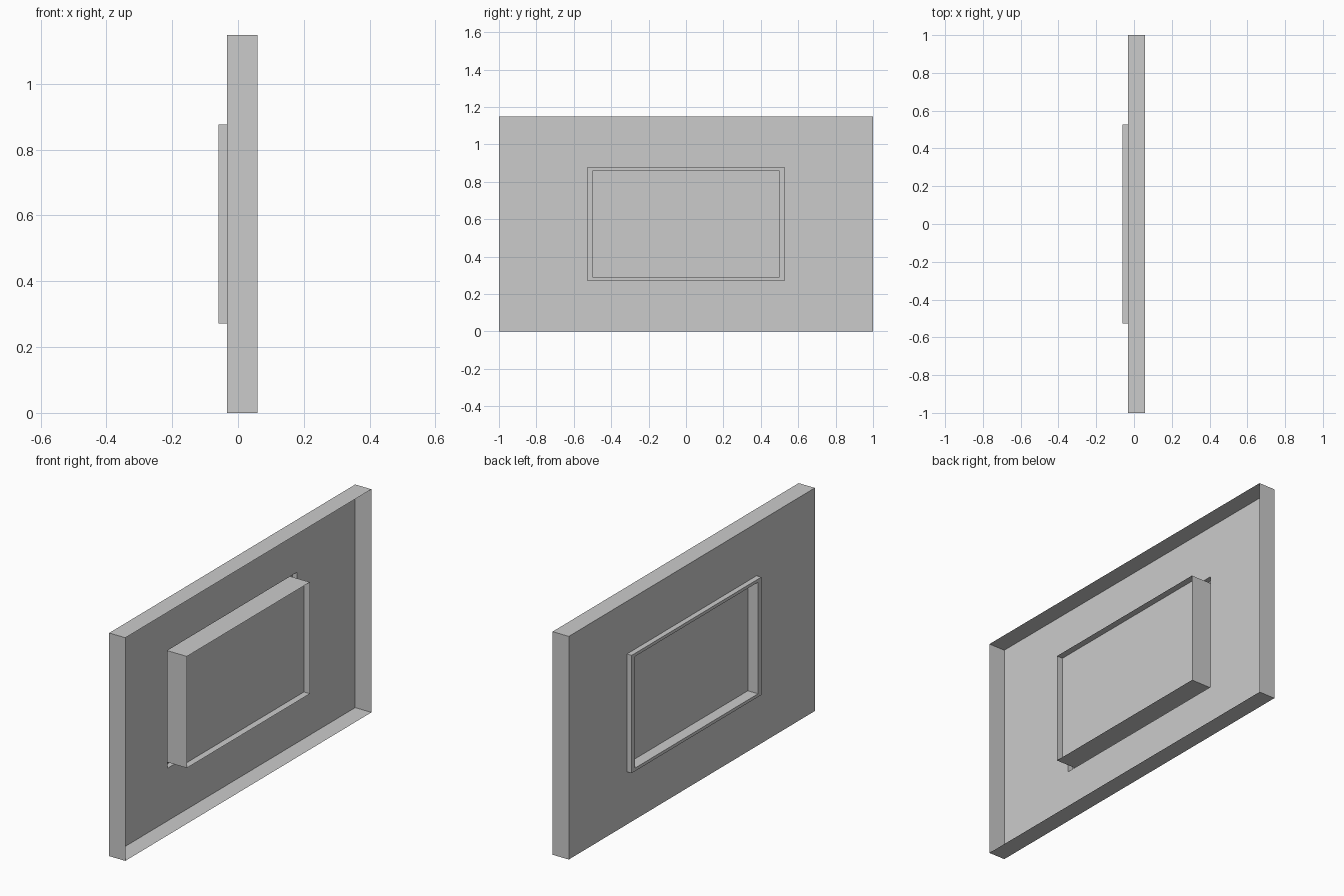
import bpy, bmesh

if "Cube" in bpy.data.objects:
    bpy.data.objects.remove(bpy.data.objects["Cube"])

MID_Z = 0.574                                    # height of the common centre
OUTER, FRAME, INNER = (1.0, MID_Z), (0.527, 0.303), (0.5, 0.287)   # half y, half z
BACK, PANEL, FRONT = 0.059, -0.033, -0.06        # x depths


def ring(bm, x, size):
    """Rectangular loop of four vertices in the plane x."""
    hy, hz = size
    return [bm.verts.new((x, sy * hy, MID_Z + sz * hz))
            for sy, sz in ((-1, -1), (1, -1), (1, 1), (-1, 1))]


def shell(name, sections, capped=False):
    """Thin sheet lofted through rectangular loops, optionally closed."""
    bm = bmesh.new()
    rings = [ring(bm, x, size) for x, size in sections]
    for a, b in zip(rings, rings[1:]):
        for i in range(4):
            j = (i + 1) % 4
            bm.faces.new((a[i], b[i], b[j], a[j]))
    if capped:
        bm.faces.new(rings[0])
        bm.faces.new(rings[-1][::-1])
        bmesh.ops.recalc_face_normals(bm, faces=bm.faces)
    mesh = bpy.data.meshes.new(name)
    bm.to_mesh(mesh)
    bm.free()
    obj = bpy.data.objects.new(name, mesh)
    bpy.context.collection.objects.link(obj)
    return obj


# Wall sheet with outer rim, raised window frame and open window sleeve
shell("wall_with_window_frame", [
    (BACK, OUTER), (PANEL, OUTER), (PANEL, FRAME),
    (FRONT, FRAME), (FRONT, INNER), (BACK, INNER)])

# Pane set inside the sleeve
shell("window_pane", [(0.025, INNER), (-0.002, INNER)], capped=True)
